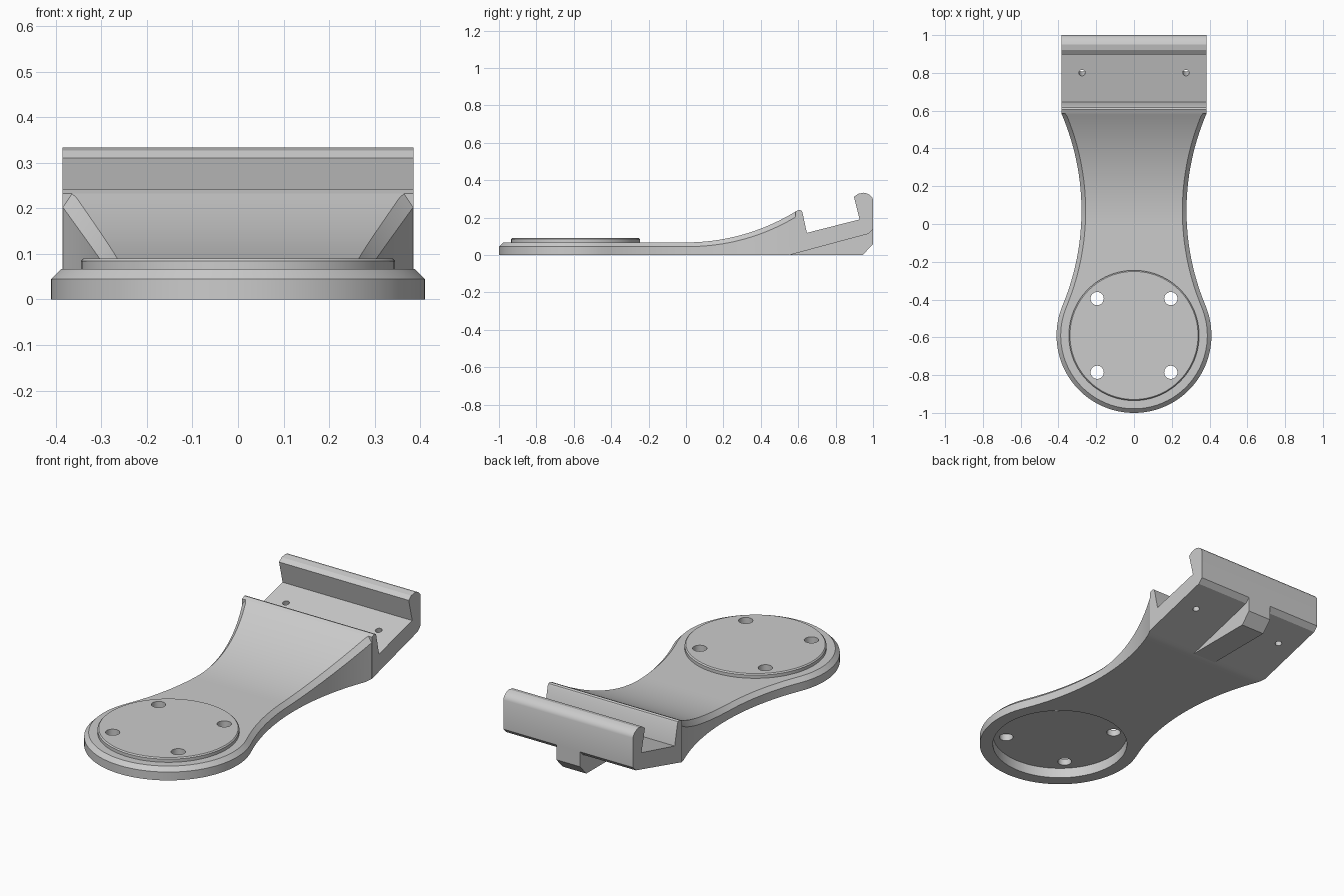
import bpy, bmesh, math
from mathutils import Matrix, Vector

old = bpy.data.objects.get("Cube")
if old:
    bpy.data.objects.remove(old)

GREY = (0.6, 0.6, 0.6, 1)
mat = bpy.data.materials.new("light_grey")
mat.use_nodes = True
mat.diffuse_color = GREY
mat.node_tree.nodes["Principled BSDF"].inputs["Base Color"].default_value = GREY

PAD_Y, PAD_R = -0.59, 0.41          # round pad
ARC_X, ARC_Y, ARC_R = 1.578, 0.07, 1.3   # concave side of the neck
CLIP_Y = 0.585                      # where the clip block starts
CHAMFER = 0.022
HALF_W = 0.385


def make_object(name, bm):
    bmesh.ops.recalc_face_normals(bm, faces=bm.faces)
    mesh = bpy.data.meshes.new(name)
    bm.to_mesh(mesh)
    bm.free()
    mesh.materials.append(mat)
    obj = bpy.data.objects.new(name, mesh)
    bpy.context.collection.objects.link(obj)
    return obj


def prism(name, profile, half):
    """Side profile of (y, z) points extruded across x."""
    bm = bmesh.new()
    face = bm.faces.new([bm.verts.new((-half, y, z)) for y, z in profile])
    out = bmesh.ops.extrude_face_region(bm, geom=[face])
    verts = [g for g in out["geom"] if isinstance(g, bmesh.types.BMVert)]
    bmesh.ops.translate(bm, verts=verts, vec=(2 * half, 0, 0))
    return make_object(name, bm)


def cylinder(name, centre, radius, depth, tilt=0.0, sides=32):
    bm = bmesh.new()
    bmesh.ops.create_cone(bm, cap_ends=True, segments=sides, radius1=radius,
                          radius2=radius, depth=depth,
                          matrix=Matrix.Translation(centre) @ Matrix.Rotation(tilt, 4, "X"))
    return make_object(name, bm)


def activate(obj):
    bpy.ops.object.select_all(action="DESELECT")
    obj.select_set(True)
    bpy.context.view_layer.objects.active = obj


def cut(obj, cutter):
    cutter.hide_render = True
    mod = obj.modifiers.new("cut", "BOOLEAN")
    mod.operation = "DIFFERENCE"
    mod.solver = "EXACT"
    mod.object = cutter
    activate(obj)
    bpy.ops.object.modifier_apply(modifier=mod.name)
    bpy.data.objects.remove(cutter)


def top_z(y):
    """Flat pad, then a concave ramp."""
    t = max(0.0, y)
    return 0.067 + 1.12 - math.sqrt(1.12 ** 2 - t * t)


def bottom_z(y):
    return max(0.0, (y - 0.555) * 0.27)


# Body: round pad flowing into the flared neck, chamfered along the top edge
outline = []
tangent = math.atan2(ARC_Y - PAD_Y, ARC_X)
steps = 56
for i in range(steps):
    a = -math.pi / 2 + (tangent + math.pi / 2) * (i + 0.4) / steps
    d = Vector((math.cos(a), math.sin(a)))
    c = Vector((0, PAD_Y))
    outline.append((c + d * PAD_R, c + d * (PAD_R - CHAMFER)))
end = math.asin((CLIP_Y - ARC_Y) / ARC_R)
steps = 40
for i in range(steps + 1):
    a = -tangent + (end + tangent) * i / steps
    d = Vector((-math.cos(a), math.sin(a)))
    c = Vector((ARC_X, ARC_Y))
    outline.append((c + d * ARC_R, c + d * (ARC_R + CHAMFER)))

bm = bmesh.new()
rings = []
for p, q in outline:
    q.y = min(q.y, CLIP_Y)
    edge = top_z(p.y) - CHAMFER * (1 + 0.6 * max(0.0, p.y))
    half = [(p.x, p.y, bottom_z(p.y)), (p.x, p.y, edge), (q.x, q.y, top_z(q.y))]
    full = half + [(-x, y, z) for x, y, z in reversed(half)]
    rings.append([bm.verts.new(v) for v in full])
for r, s in zip(rings, rings[1:]):
    for k in range(6):
        n = (k + 1) % 6
        bm.faces.new((r[k], r[n], s[n], s[k]))
for r in (rings[0], rings[-1]):
    bm.faces.new((r[0], r[1], r[4], r[5]))
    bm.faces.new((r[1], r[2], r[3], r[4]))
body = make_object("neck_and_pad", bm)
cut(body, cylinder("recess_cutter", (0, PAD_Y, 0.03), 0.343, 0.3, sides=96))

# Raised round plate, which also closes the recess underneath
bm = bmesh.new()
levels = [(0.345, 0.055), (0.345, 0.084), (0.339, 0.09)]
loops = []
for radius, z in levels:
    loop = [bm.verts.new((radius * math.cos(math.tau * i / 96),
                          PAD_Y + radius * math.sin(math.tau * i / 96), z))
            for i in range(96)]
    loops.append(loop)
for lo, hi in zip(loops, loops[1:]):
    for i in range(96):
        j = (i + 1) % 96
        bm.faces.new((lo[i], lo[j], hi[j], hi[i]))
bm.faces.new(loops[0])
bm.faces.new(loops[-1])
plate = make_object("round_plate", bm)
for sx in (-1, 1):
    for sy in (-1, 1):
        cut(plate, cylinder("bolt_cutter", (0.195 * sx, PAD_Y + 0.195 * sy, 0.07), 0.035, 0.2))

# Clip: peak, sloping channel and rounded rear lip
clip = prism("clip", [
    (CLIP_Y, bottom_z(CLIP_Y)), (0.975, 0.113), (1, 0.138), (1, 0.295),
    (0.995, 0.308), (0.985, 0.319), (0.97, 0.328), (0.95, 0.333),
    (0.92, 0.327), (0.898, 0.31), (0.928, 0.19), (0.646, 0.118),
    (0.622, 0.23), (0.617, 0.237), (0.605, 0.241), (CLIP_Y, top_z(CLIP_Y))], HALF_W)
for sx in (-1, 1):
    cut(clip, cylinder("screw_cutter", (0.275 * sx, 0.81, 0.12), 0.017, 0.3,
                       tilt=math.radians(15), sides=20))

# Centre rib below the clip
rib = prism("centre_rib", [(0.56, 0), (0.945, 0), (1, 0.058), (1, 0.139),
                           (0.97, 0.14), (0.56, 0.02)], 0.07)

for obj in (body, plate, clip, rib):
    activate(obj)
    bpy.ops.object.shade_smooth_by_angle(angle=math.radians(25))
